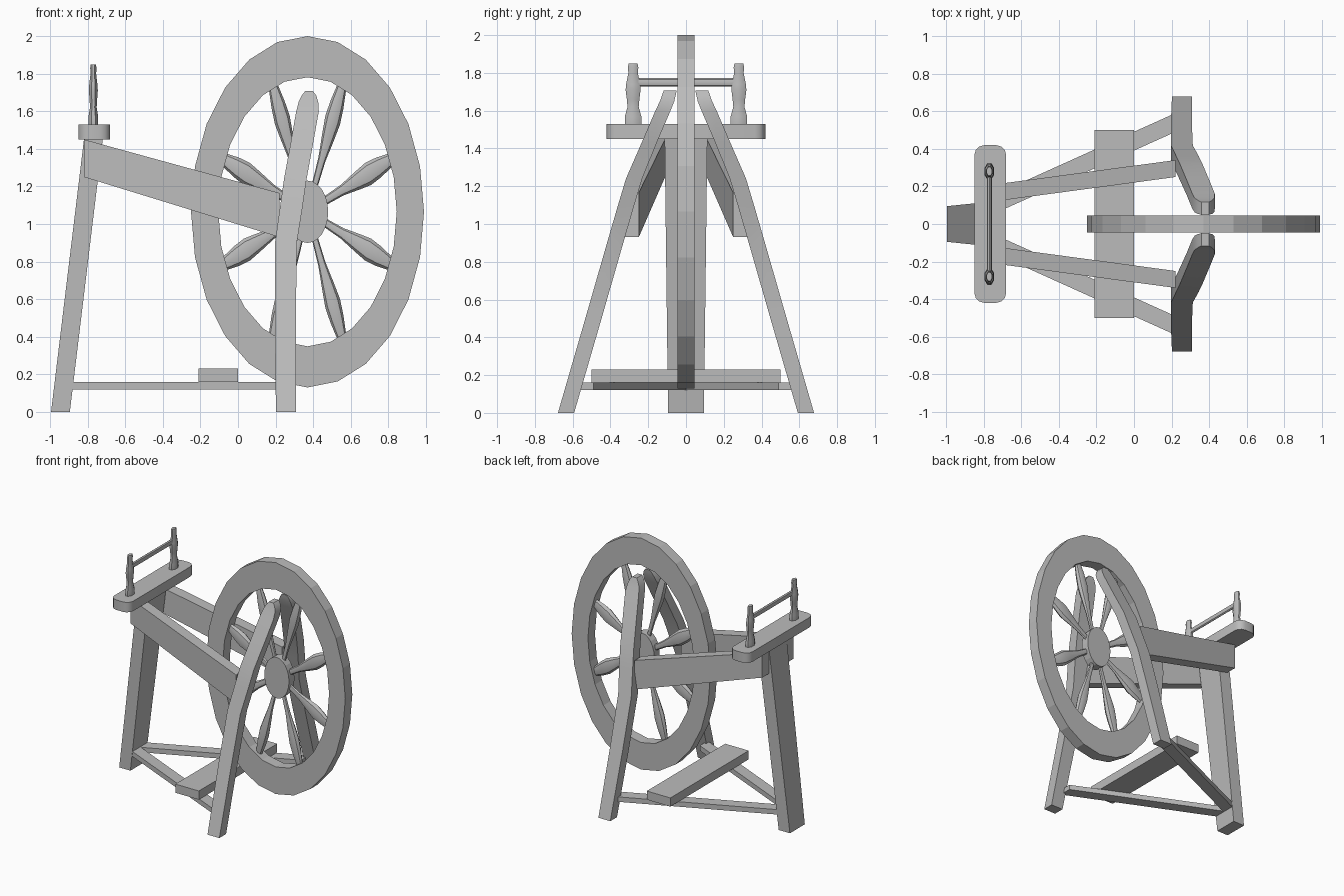
import bpy, bmesh, math
from mathutils import Vector, Matrix

cube = bpy.data.objects.get("Cube")
if cube:
    bpy.data.objects.remove(cube, do_unlink=True)

grey = bpy.data.materials.new("plain_grey")
grey.use_nodes = True
COLOUR = (0.5, 0.5, 0.5, 1)
grey.diffuse_color = COLOUR
for node in grey.node_tree.nodes:
    if node.type == 'BSDF_PRINCIPLED':
        node.inputs["Base Color"].default_value = COLOUR


def finish(name, bm, smooth=False):
    bmesh.ops.recalc_face_normals(bm, faces=bm.faces)
    mesh = bpy.data.meshes.new(name)
    bm.to_mesh(mesh)
    bm.free()
    mesh.materials.append(grey)
    obj = bpy.data.objects.new(name, mesh)
    bpy.context.collection.objects.link(obj)
    if smooth:
        bpy.ops.object.select_all(action='DESELECT')
        obj.select_set(True)
        bpy.context.view_layer.objects.active = obj
        bpy.ops.object.shade_smooth_by_angle(angle=math.radians(35))
    return obj


def skin(rings, caps=True, closed=False):
    """Bridge a list of equal-sized point rings into a solid."""
    bm = bmesh.new()
    vs = [[bm.verts.new(p) for p in ring] for ring in rings]
    n = len(vs[0])
    pairs = list(zip(vs, vs[1:])) + ([(vs[-1], vs[0])] if closed else [])
    for a, b in pairs:
        for i in range(n):
            j = (i + 1) % n
            bm.faces.new((a[i], a[j], b[j], b[i]))
    if caps:
        bm.faces.new(vs[0])
        bm.faces.new(vs[-1])
    return bm


def beam(sections, side=1):
    """Upright loft: sections are (x, y, z, half width, half depth)."""
    corners = ((-1, -1), (1, -1), (1, 1), (-1, 1))
    return skin([[(x + a * hx, side * (y + b * hy), z) for a, b in corners]
                 for x, y, z, hx, hy in sections])


def lathe(profile, sides, turn=0.0):
    """Turned solid around z from (radius, height) pairs."""
    angles = [turn + math.tau * i / sides for i in range(sides)]
    return skin([[(r * math.cos(t), r * math.sin(t), z) for t in angles]
                 for r, z in profile])


def box(size, centre):
    bm = bmesh.new()
    bmesh.ops.create_cube(bm, size=1)
    bm.transform(Matrix.Translation(centre) @ Matrix.Diagonal((*size, 1)))
    return bm


# Wheel: everything is made round, then stretched upwards by half
HUB = Vector((0.37, 0, 1.065))
STRETCH = Matrix.Translation(HUB) @ Matrix.Diagonal((1, 1, 1.508, 1))


def circle(r, y, n):
    return [(r * math.sin(math.tau * i / n), y, r * math.cos(math.tau * i / n))
            for i in range(n)]


rim = skin([circle(0.62, -0.045, 24), circle(0.62, 0.045, 24),
            circle(0.475, 0.045, 24), circle(0.475, -0.045, 24)],
           caps=False, closed=True)
rim.transform(STRETCH)
finish("wheel_rim", rim)

hub = skin([circle(0.11, -0.035, 24), circle(0.11, 0.035, 24)])
hub.transform(STRETCH)
finish("wheel_hub", hub)

SPOKE = [(0.015, 0.08), (0.02, 0.2), (0.034, 0.29), (0.042, 0.35),
         (0.037, 0.41), (0.026, 0.471)]
for k in range(8):
    spoke = lathe(SPOKE, 8)
    spoke.transform(STRETCH @ Matrix.Rotation(math.tau * (k + 0.5) / 8, 4, 'Y')
                    @ Matrix.Diagonal((1, 0.75, 1, 1)))
    finish(f"spoke_{k + 1}", spoke, smooth=True)

# Single rear leg and the cross plate it carries
finish("end_leg", beam([(-0.945, 0, 0, 0.05, 0.095), (-0.77, 0, 1.45, 0.05, 0.113)]))

plate = box((0.17, 0.84, 0.08), (-0.765, 0, 1.49))
uprights = [e for e in plate.edges if abs(e.verts[0].co.z - e.verts[1].co.z) > 0.05]
bmesh.ops.bevel(plate, geom=uprights, offset=0.055, segments=3, profile=0.5,
                affect='EDGES')
finish("cross_plate", plate, smooth=True)

POST = [(0.255, 0.635, 0, 0.053, 0.043), (0.252, 0.49, 0.5, 0.056, 0.043),
        (0.255, 0.375, 0.9, 0.058, 0.043), (0.285, 0.317, 1.1, 0.06, 0.043),
        (0.305, 0.275, 1.24, 0.06, 0.043), (0.34, 0.195, 1.43, 0.06, 0.04),
        (0.37, 0.122, 1.6, 0.06, 0.04), (0.375, 0.1, 1.65, 0.052, 0.038),
        (0.378, 0.09, 1.685, 0.038, 0.036), (0.378, 0.083, 1.708, 0.02, 0.034)]
TURNING = [(0.047, 1.53), (0.047, 1.57), (0.032, 1.62), (0.036, 1.66),
           (0.043, 1.71), (0.04, 1.74), (0.027, 1.8), (0.03, 1.83), (0.025, 1.85)]

for side, label in ((1, "back"), (-1, "front")):
    # Bent post beside the wheel
    finish(f"{label}_post", beam(POST, side), smooth=True)

    # Sloping side rail from the end leg to the post
    rail = skin([[(x, side * y, z) for y, z in
                  ((yi, lo), (yi + 0.09, lo), (yi + 0.09, hi), (yi, hi))]
                 for x, yi, lo, hi in ((-0.82, 0.11, 1.25, 1.45),
                                       (0.22, 0.25, 0.93, 1.165))])
    finish(f"{label}_rail", rail)

    # Floor stretcher
    stretcher = skin([[(x, side * (y + b), z) for b, z in
                       ((-0.05, 0.12), (0.05, 0.12), (0.05, 0.16), (-0.05, 0.16))]
                      for x, y in ((-0.9, 0.035), (0.22, 0.54))])
    finish(f"{label}_stretcher", stretcher)

    # Turned upright on the cross plate
    upright = lathe(TURNING, 8, math.pi / 8)
    upright.transform(Matrix.Translation((-0.77, side * 0.28, 0))
                      @ Matrix.Diagonal((0.6, 1, 1, 1)))
    finish(f"{label}_upright", upright, smooth=True)

# Thin rod joining the uprights
rod = lathe([(0.022, -0.28), (0.022, 0.28)], 8)
rod.transform(Matrix.Translation((-0.77, 0, 1.75)) @ Matrix.Diagonal((0.6, 1, 1, 1))
              @ Matrix.Rotation(math.pi / 2, 4, 'X'))
finish("upright_rod", rod, smooth=True)

# Foot treadle resting on the stretchers
finish("treadle", box((0.21, 1.0, 0.07), (-0.105, 0, 0.195)))
